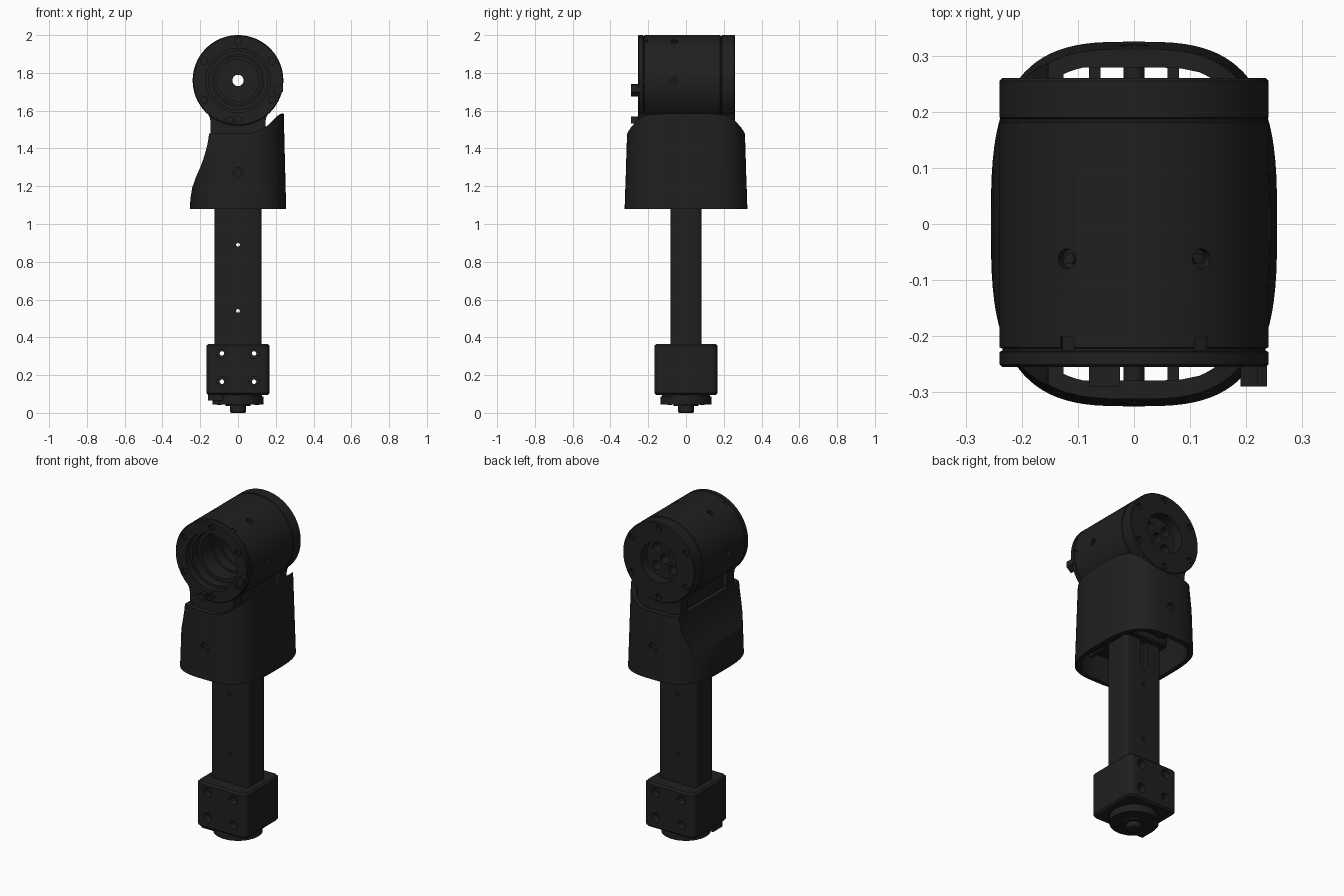
import bpy, bmesh, math
from mathutils import Vector

if "Cube" in bpy.data.objects:
    bpy.data.objects.remove(bpy.data.objects["Cube"])

black = bpy.data.materials.new("matte_black")
black.diffuse_color = (0.014, 0.014, 0.014, 1)
black.use_nodes = True
black.node_tree.nodes["Principled BSDF"].inputs["Base Color"].default_value = black.diffuse_color


def loft(name, rings, wrap=False):
    """Skin a list of equal-length point rings; cap the ends unless wrapped."""
    bm = bmesh.new()
    rows = [[bm.verts.new(p) for p in ring] for ring in rings]
    n = len(rows[0])
    for k in range(len(rows) - (0 if wrap else 1)):
        a, b = rows[k], rows[(k + 1) % len(rows)]
        for i in range(n):
            j = (i + 1) % n
            bm.faces.new((a[i], a[j], b[j], b[i]))
    if not wrap:
        bm.faces.new(rows[0])
        bm.faces.new(rows[-1])
    bmesh.ops.recalc_face_normals(bm, faces=bm.faces)
    me = bpy.data.meshes.new(name)
    bm.to_mesh(me)
    bm.free()
    me.materials.append(black)
    ob = bpy.data.objects.new(name, me)
    bpy.context.collection.objects.link(ob)
    return ob


def cyl(name, p0, p1, r0, r1=None, n=24):
    p0, p1 = Vector(p0), Vector(p1)
    q = (p1 - p0).to_track_quat('Z', 'Y')
    ring = lambda p, r: [p + q @ Vector((r * math.cos(t), r * math.sin(t), 0))
                         for t in (2 * math.pi * (i + .5) / n for i in range(n))]
    return loft(name, [ring(p0, r0), ring(p1, r0 if r1 is None else r1)])


def prism_y(name, pts, y0, y1):
    return loft(name, [[(x, y, z) for x, z in pts] for y in (y0, y1)])


def prism_x(name, pts, x0, x1):
    return loft(name, [[(x, y, z) for y, z in pts] for x in (x0, x1)])


def block(name, hx, hy, z0, z1, r, c=0.008):
    """Upright box with round vertical edges and chamfered ends."""
    def ring(z, d):
        return [(sx * (hx - r) + (r - d) * math.cos(a), sy * (hy - r) + (r - d) * math.sin(a), z)
                for k, (sx, sy) in enumerate(((1, 1), (-1, 1), (-1, -1), (1, -1)))
                for a in (math.pi / 2 * (k + i / 6) for i in range(7))]
    return loft(name, [ring(z0, c), ring(z0 + c, 0), ring(z1 - c, 0), ring(z1, c)])


def box(name, x0, x1, y0, y1, z0, z1):
    return prism_y(name, [(x0, z0), (x1, z0), (x1, z1), (x0, z1)], y0, y1)


def boolean(ob, tools, op='DIFFERENCE'):
    bpy.context.view_layer.objects.active = ob
    for t in tools:
        m = ob.modifiers.new("cut", 'BOOLEAN')
        m.operation, m.object, m.solver = op, t, 'EXACT'
        bpy.ops.object.modifier_apply(modifier=m.name)
        bpy.data.objects.remove(t)


# Joint housing: stepped bore turned around the y axis
ZC = 1.76
profile = [(-.255, .17), (-.255, .235), (-.25, .24), (-.228, .24), (-.226, .235), (-.222, .235),
           (-.22, .24), (.18, .24), (.183, .236), (.187, .236), (.19, .24), (.255, .24),
           (.26, .235), (.26, .12), (.2, .12), (.2, .03), (.12, .03), (.12, .11), (0, .11),
           (0, .125), (-.06, .125), (-.06, .135), (-.16, .135), (-.16, .155),
           (-.215, .155), (-.215, .17)]
N = 96
housing = loft("joint_housing", [[(r * math.cos(2 * math.pi * i / N), y, ZC + r * math.sin(2 * math.pi * i / N))
                                  for i in range(N)] for y, r in profile], wrap=True)

# Neck end plates, flaring up into the housing
half = [(.145, 1.2), (.145, 1.54), (.15, 1.565), (.16, 1.583), (.172, 1.6)]
arc = [(.21 * math.sin(a), ZC - .21 * math.cos(a)) for a in (math.radians(d) for d in (40, 20, 0))]
right = half + arc
neck_pts = right + [(-x, z) for x, z in reversed(right[:-1])]
front_neck = prism_y("front_neck_plate", neck_pts, -.251, -.185)
back_neck = prism_y("back_neck_plate", neck_pts, .188, .256)
box("neck_core", -.115, .115, -.19, .19, 1.2, 1.56)

# Screw pockets in the housing
cuts = []
for k in range(6):
    a = math.radians(90 + 60 * k)
    x, z = .207 * math.cos(a), ZC + .207 * math.sin(a)
    for s, tag in ((-1, "front"), (1, "back")):
        cuts.append(cyl("cutter", (x, s * .243, z), (x, s * .3, z), .019))
        cyl(f"{tag}_cover_screw", (x, s * .235, z), (x, s * .25, z), .013, n=12)
for d in (0, 60, 120, 180):
    u = Vector((math.cos(math.radians(d)), 0, math.sin(math.radians(d))))
    c = Vector((0, -.062, ZC))
    cuts.append(cyl("cutter", c + u * .222, c + u * .28, .018))
    cyl("radial_screw", c + u * .21, c + u * .23, .011, n=6)
    c = Vector((0, -.213, ZC))
    cuts.append(cyl("cutter", c + u * .232, c + u * .28, .018, n=4))
for k in range(4):
    a = math.pi / 4 + k * math.pi / 2
    x, z = .075 * math.cos(a), ZC + .075 * math.sin(a)
    cuts.append(cyl("cutter", (x, .14, z), (x, .3, z), .028))
boolean(housing, cuts)
for plate, s in ((front_neck, -1), (back_neck, 1)):
    boolean(plate, [cyl("cutter", (0, s * .243, 1.553), (0, s * .3, 1.553), .019)])

# Index tabs on the front cover
prism_y("lower_tab", [(-.08, 1.55), (-.045, 1.532), (-.025, 1.532), (-.025, 1.57), (-.045, 1.57)], -.29, -.24)
prism_y("side_tab", [(.19, 1.69), (.205, 1.675), (.237, 1.70), (.237, 1.735), (.22, 1.74), (.19, 1.72)], -.29, -.24)

# Shroud: superelliptic shell trimmed by its front and side outlines
def shell_ring(z, inset):
    s = 1 - .05 * ((z - 1.08) / .5)
    out = []
    for i in range(96):
        c, d = math.cos(2 * math.pi * i / 96), math.sin(2 * math.pi * i / 96)
        e = 2 / 3.1
        out.append(((.255 * s - inset) * math.copysign(abs(c) ** e, c),
                    (.325 * s - inset) * math.copysign(abs(d) ** e, d), z))
    return out

scoop = [(-.256, 1.08), (-.251, 1.14), (-.243, 1.19), (-.224, 1.245), (-.2, 1.3), (-.183, 1.345),
         (-.17, 1.39), (-.159, 1.435), (-.153, 1.48)]
lip = [(.05, 1.48), (.085, 1.485), (.125, 1.501), (.16, 1.524), (.19, 1.553), (.21, 1.573),
       (.225, 1.583), (.24, 1.588), (.35, 1.59), (.35, .9)]
arch = [(.36, .9), (.335, 1.3), (.322, 1.42), (.314, 1.47), (.305, 1.51), (.288, 1.543),
        (.265, 1.562), (.235, 1.573), (.18, 1.58), (.1, 1.586)]

def trimmed(name, inset, z0, z1, outline):
    ob = loft(name, [shell_ring(z0, inset), shell_ring(z1, inset)])
    pts = [(y - inset, z - inset) for y, z in arch]
    pts += [(-y, z) for y, z in reversed(pts)]
    boolean(ob, [prism_y("cutter", outline, -.6, .6), prism_x("cutter", pts, -.6, .6)], 'INTERSECT')
    return ob

W = .027
shroud = trimmed("shroud", 0, 1.08, 1.65, [(-.3, .9), (-.27, 1.0)] + scoop + lip)
inner = trimmed("cutter", W, 1.0, 1.7,
                [(-.3, .8)] + [(x + W, z) for x, z in scoop] + [(-.153 + W, 1.8), (.4, 1.8), (.4, .8)])
boolean(shroud, [inner] + [cyl("cutter", (0, s * .2, 1.27), (0, s * .4, 1.27), .027) for s in (-1, 1)])
for s in (-1, 1):
    cyl("shroud_screw", (0, s * .24, 1.27), (0, s * .305, 1.27), .019, n=16)
    # Ribs inside the shroud
    box("inner_rib", s * .07 - .01, s * .07 + .01, -.285, .285, 1.19, 1.38)
block("tube_sleeve", .15, .115, 1.16, 1.32, .03)

# Arm tube with cross holes and a rear slot
tube = block("arm_tube", .125, .083, .35, 1.4, .022)
slot = [(.022 * math.cos(a), (1.17 if math.sin(a) >= 0 else 1.0) + .022 * math.sin(a))
        for a in (2 * math.pi * (i + .5) / 24 for i in range(24))]
boolean(tube, [cyl("cutter", (0, -.2, z), (0, .2, z), .01, n=16) for z in (.54, .89)]
        + [prism_y("cutter", slot, .06, .2)])

# Clamp block with countersunk through holes
clamp = block("clamp_block", .167, .167, .095, .365, .035, .01)
cuts = []
for x in (-.085, .085):
    for z in (.165, .315):
        cuts.append(cyl("cutter", (x, -.3, z), (x, .3, z), .012, n=16))
        cuts += [cyl("cutter", (x, s * .125, z), (x, s * .2, z), .027) for s in (-1, 1)]
boolean(clamp, cuts)

# Bottom flange, shaft and lock tab
cyl("flange_neck", (0, 0, .08), (0, 0, .12), .128, n=64)
cyl("bottom_flange", (0, 0, .045), (0, 0, .088), .135, n=64)
cyl("shaft_collar", (0, 0, .036), (0, 0, .06), .065, n=48)
cyl("shaft", (0, 0, .006), (0, 0, .06), .043, n=32)
cyl("shaft_tip", (0, 0, 0), (0, 0, .006), .037, .043, n=32)
box("lock_tab", -.16, -.08, -.12, -.03, .066, .11)
for k in range(6):
    a = math.pi / 3 * k
    cyl("flange_screw", (.1 * math.cos(a), .1 * math.sin(a), .041),
        (.1 * math.cos(a), .1 * math.sin(a), .06), .012, n=12)

# Smooth shading with sharp edges kept
bpy.ops.object.select_all(action='SELECT')
bpy.context.view_layer.objects.active = housing
bpy.ops.object.shade_smooth_by_angle(angle=math.radians(30))
